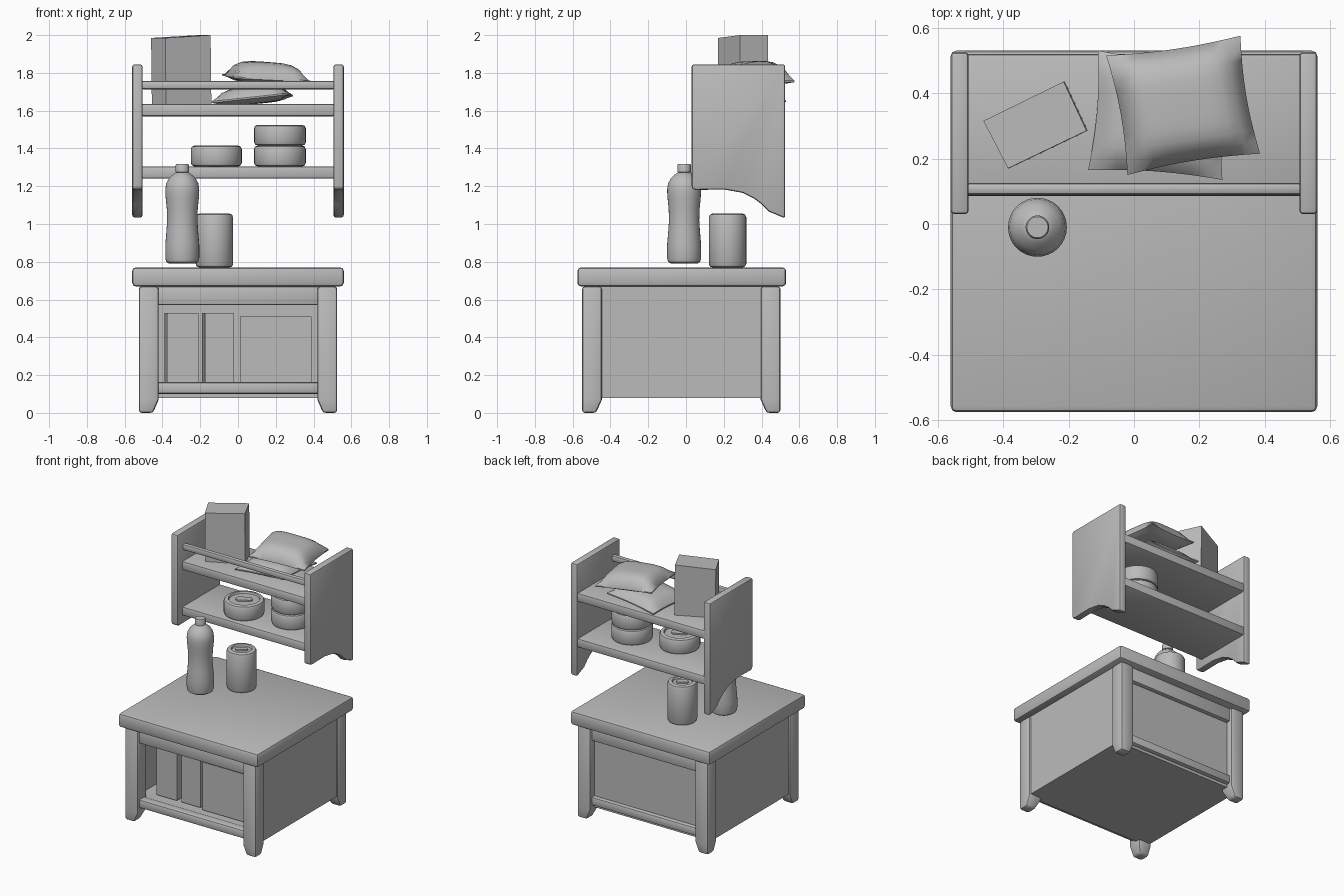
import bpy, bmesh, math
from mathutils import Vector, Matrix

cube = bpy.data.objects.get("Cube")
if cube:
    bpy.data.objects.remove(cube, do_unlink=True)

GREY = (0.5, 0.5, 0.5, 1)
grey = bpy.data.materials.new("plain grey")
grey.use_nodes = True
grey.diffuse_color = GREY
shader = next(n for n in grey.node_tree.nodes if n.type == "BSDF_PRINCIPLED")
shader.inputs["Base Color"].default_value = GREY


def finish(name, bm, bevel=0, segments=2, smooth=True):
    """Turn a bmesh into a named object, with rounded edges if wanted."""
    bmesh.ops.recalc_face_normals(bm, faces=bm.faces)
    if bevel:
        edges = [e for e in bm.edges if e.calc_face_angle(0) > math.radians(35)]
        bmesh.ops.bevel(bm, geom=edges, offset=bevel, segments=segments,
                        profile=0.5, affect="EDGES", clamp_overlap=True)
    mesh = bpy.data.meshes.new(name)
    bm.to_mesh(mesh)
    bm.free()
    mesh.materials.append(grey)
    obj = bpy.data.objects.new(name, mesh)
    bpy.context.collection.objects.link(obj)
    if smooth:
        bpy.ops.object.select_all(action="DESELECT")
        obj.select_set(True)
        bpy.context.view_layer.objects.active = obj
        bpy.ops.object.shade_smooth_by_angle(angle=math.radians(35))
    return obj


def loft(name, rings, bevel=0, segments=2, smooth=True):
    """Skin a stack of rings and cap both ends."""
    bm = bmesh.new()
    loops = [[bm.verts.new(p) for p in ring] for ring in rings]
    n = len(loops[0])
    for a, b in zip(loops, loops[1:]):
        for i in range(n):
            j = (i + 1) % n
            bm.faces.new((a[i], a[j], b[j], b[i]))
    bm.faces.new(loops[0])
    bm.faces.new(loops[-1])
    return finish(name, bm, bevel, segments, smooth)


def rect(x0, x1, y0, y1, z):
    return [(x0, y0, z), (x1, y0, z), (x1, y1, z), (x0, y1, z)]


def box(name, x, y, z, bevel=0, segments=2):
    return loft(name, [rect(*x, *y, h) for h in z], bevel, segments)


def lathe(name, centre, profile, sides=32):
    """Round part from (radius, height) pairs."""
    turns = [2 * math.pi * i / sides for i in range(sides)]
    cx, cy, cz = centre
    return loft(name, [[(cx + r * math.cos(a), cy + r * math.sin(a), cz + h)
                        for a in turns] for r, h in profile])


def can(name, centre, r, h, turn):
    """Tin with a sunken lid and a pull tab."""
    lathe(name, centre, [(r - 0.02, 0), (r - 0.006, 0.005), (r, 0.018), (r, h - 0.018),
                         (r - 0.006, h - 0.005), (r - 0.02, h), (r - 0.03, h),
                         (r - 0.035, h - 0.012)])
    spin = Matrix.Rotation(turn, 3, "Z")
    base = Vector(centre) + Vector((0, 0, h - 0.012))
    shape = []
    for i in range(16):
        a = 2 * math.pi * i / 16
        shift = math.copysign(r * 0.22, math.cos(a))
        shape.append(spin @ Vector((shift + r * 0.2 * math.cos(a), r * 0.2 * math.sin(a), 0)))
    loft(name + "_tab", [[base + p + Vector((0, 0, z)) for p in shape] for z in (0, 0.01)])


def bag(name, corners, thick, lift=0, n=10):
    """Puffy packet with a pinched rim; corners run anticlockwise."""
    a, b, c, d = map(Vector, corners)
    bm = bmesh.new()
    grids = {}
    for side in (1, -1):
        for i in range(n + 1):
            for j in range(n + 1):
                u, v = i / n, j / n
                p = a.lerp(b, u).lerp(d.lerp(c, u), v)
                s, t = 2 * u - 1, 2 * v - 1
                mid = a.lerp(b, 0.5).lerp(d.lerp(c, 0.5), 0.5)
                p = p + (mid - p) * 0.06 * (2 - s * s - t * t) * max(abs(s), abs(t)) ** 4
                puff = ((1 - s ** 4) * (1 - t ** 4)) ** 0.75
                p.z += puff * (side * thick / 2 + lift) + side * 0.004
                grids[side, i, j] = bm.verts.new(p)
        for i in range(n):
            for j in range(n):
                bm.faces.new([grids[side, i + x, j + y]
                              for x, y in ((0, 0), (1, 0), (1, 1), (0, 1))])
    rim = ([(i, 0) for i in range(n)] + [(n, j) for j in range(n)]
           + [(i, n) for i in range(n, 0, -1)] + [(0, j) for j in range(n, 0, -1)])
    for p, q in zip(rim, rim[1:] + rim[:1]):
        bm.faces.new((grids[1, *p], grids[1, *q], grids[-1, *q], grids[-1, *p]))
    finish(name, bm)


# Cabinet: top, legs, panels and rails
box("table_top", (-0.56, 0.56), (-0.575, 0.53), (0.67, 0.77), 0.018)
for sx, side in ((-1, "right"), (1, "left")):
    for y_out, y_in, end in ((-0.55, -0.445, "front"), (0.5, 0.395, "back")):
        foot = y_in + (y_out - y_in) * 0.3
        rings = [rect(sx * 0.525, sx * 0.45, y_out, foot, 0),
                 rect(sx * 0.525, sx * 0.42, y_out, y_in, 0.07),
                 rect(sx * 0.525, sx * 0.42, y_out, y_in, 0.67)]
        loft(f"{end}_{side}_leg", rings, 0.015)
    box(f"{side}_side_panel", sorted((sx * 0.48, sx * 0.512)), (-0.46, 0.41), (0.08, 0.67))
box("cabinet_floor", (-0.49, 0.49), (-0.48, 0.45), (0.08, 0.155))
box("back_panel", (-0.44, 0.44), (0.42, 0.45), (0.1, 0.67))
for end, y in (("front", (-0.53, -0.46)), ("back", (0.42, 0.48))):
    box(f"{end}_bottom_rail", (-0.44, 0.44), y, (0.1, 0.163), 0.015)
    box(f"{end}_top_rail", (-0.44, 0.44), y, (0.57, 0.67), 0.01)

# Cartons inside the cabinet
loft("left_carton", [rect(0.01, 0.39, -0.42, 0.05, z) for z in (0.163, 0.51)])
for name, x0, x1 in (("outer_carton", -0.39, -0.21), ("middle_carton", -0.19, -0.02)):
    loft(name, [[(x0 + 0.015, -0.4, z), (x1, -0.4, z), (x1, -0.1, z), (x0, -0.1, z)]
                for z in (0.163, 0.53)])

# Wall shelf: side boards with a curved lower edge, two boards and a rail
outline = [(0.03, 1.845), (0.03, 1.19), (0.05, 1.18), (0.2, 1.183), (0.3, 1.165), (0.36, 1.135),
           (0.4, 1.105), (0.44, 1.065), (0.525, 1.03), (0.525, 1.845)]
for sx, side in ((-1, "right"), (1, "left")):
    loft(f"shelf_{side}_side", [[(sx * x, y, z) for y, z in outline]
                                for x in (0.505, 0.56)], 0.012)
for name, z in (("lower_shelf", (1.24, 1.305)), ("upper_shelf", (1.57, 1.635))):
    box(name, (-0.515, 0.515), (0.085, 0.52), z, 0.012)
box("shelf_rail", (-0.515, 0.515), (0.09, 0.125), (1.713, 1.757), 0.012)

# Tins
can("front_tin", (-0.115, 0.235, 1.305), 0.135, 0.11, 0.5)
can("stack_lower_tin", (0.222, 0.3, 1.305), 0.137, 0.11, 0.2)
can("stack_upper_tin", (0.222, 0.3, 1.415), 0.137, 0.11, 0.2)
can("tall_tin", (-0.125, 0.22, 0.77), 0.099, 0.285, 0.6)

# Bottle with cap
lathe("bottle", (-0.295, -0.01, 0.79),
      [(0.07, 0), (0.085, 0.01), (0.09, 0.03), (0.09, 0.1), (0.084, 0.17), (0.08, 0.23),
       (0.082, 0.29), (0.088, 0.35), (0.09, 0.39), (0.085, 0.425), (0.068, 0.455),
       (0.045, 0.475), (0.03, 0.485)])
lathe("bottle_cap", (-0.295, -0.01, 1.272),
      [(0.03, 0), (0.036, 0.004), (0.036, 0.038), (0.032, 0.046)])

# Tall carton on the upper shelf, turned and leaning a little
plan = [(-0.46, 0.315), (-0.385, 0.17), (-0.145, 0.285), (-0.215, 0.435)]
loft("tall_carton", [[(x + 0.004, y, 1.635) for x, y in plan],
                     [(x, y, 1.985 if x < -0.3 else 2.0) for x, y in plan]])

# Stacked packets
bag("lower_packet", [(-0.14, 0.165, 1.645), (0.27, 0.135, 1.69),
                     (0.29, 0.49, 1.68), (-0.11, 0.53, 1.65)], 0.085, 0.015)
bag("upper_packet", [(-0.02, 0.15, 1.775), (0.385, 0.215, 1.755),
                     (0.325, 0.575, 1.755), (-0.085, 0.515, 1.79)], 0.11, 0.03)
